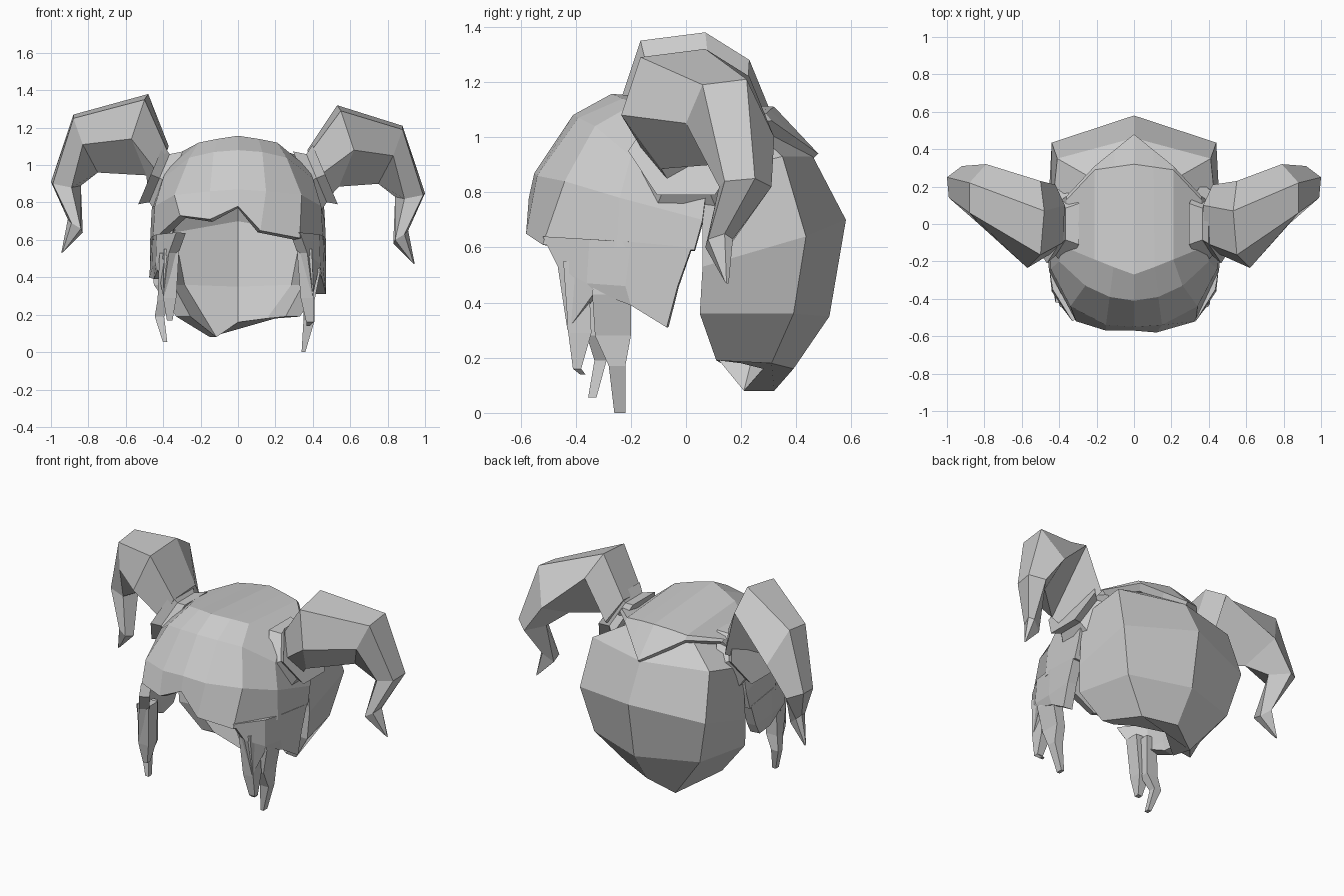
import bpy, bmesh, math
from mathutils import Vector

CENTRE = Vector((0, 0, 0.62))


def make(name, verts, faces, thickness=0, closed=False):
    me = bpy.data.meshes.new(name)
    me.from_pydata([tuple(v) for v in verts], [], faces)
    bm = bmesh.new()
    bm.from_mesh(me)
    if closed:
        bmesh.ops.recalc_face_normals(bm, faces=bm.faces)
    else:
        # open shells: make all faces point away from the head centre
        bm.normal_update()
        s = sum(f.normal.dot(f.calc_center_median() - CENTRE) * f.calc_area() for f in bm.faces)
        if s < 0:
            bmesh.ops.reverse_faces(bm, faces=bm.faces)
    bm.to_mesh(me)
    bm.free()
    ob = bpy.data.objects.new(name, me)
    bpy.context.collection.objects.link(ob)
    if thickness:
        m = ob.modifiers.new("thickness", 'SOLIDIFY')
        m.thickness = thickness
        m.offset = -1
    return ob


def grid(name, rows, thickness):
    n = len(rows[0])
    faces = [(r * n + c, r * n + c + 1, (r + 1) * n + c + 1, (r + 1) * n + c)
             for r in range(len(rows) - 1) for c in range(n - 1)]
    return make(name, [v for r in rows for v in r], faces, thickness)


def mirrored(half):
    return [(-x, y, z) for x, y, z in reversed(half[1:])] + list(half)


def tube(name, rings):
    n = len(rings[0])
    faces = [(i * n + j, i * n + (j + 1) % n, (i + 1) * n + (j + 1) % n, (i + 1) * n + j)
             for i in range(len(rings) - 1) for j in range(n)]
    last = (len(rings) - 1) * n
    faces += [tuple(range(n)), tuple(range(last, last + n))]
    return make(name, [v for r in rings for v in r], faces, closed=True)


# Front cap with pointed rear flap and uneven fringe (half rows, centre outwards)
cap = [mirrored(r) for r in (
    [(0, .48, .94), (.105, .395, 1.0), (.21, .31, 1.06), (.36, .15, 1.03), (.44, .09, .92)],
    [(0, .32, 1.11), (.105, .305, 1.10), (.21, .29, 1.085), (.36, .13, 1.04), (.44, .08, .90)],
    [(0, -.27, 1.157), (.11, -.23, 1.14), (.21, -.19, 1.12), (.38, -.12, .98), (.45, .07, .84)],
    [(0, -.41, 1.08), (.13, -.39, 1.07), (.26, -.33, 1.04), (.40, -.20, .93), (.46, .07, .78)],
    [(0, -.55, .87), (.15, -.54, .86), (.34, -.44, .84), (.445, -.24, .78), (.465, .06, .70)],
    [(0, -.57, .78), (.12, -.58, .65), (.33, -.52, .61), (.455, -.25, .60), (.47, .03, .59)],
)]
cap[5][3] = (-.15, -.57, .71)
cap[5][2] = (-.31, -.52, .73)
grid("front_cap", cap, .05)

# Rounded back of the hair, hollow in front, with one low point left of centre
back = [mirrored(r) for r in (
    [(0, .25, 1.08), (.20, .23, 1.04), (.36, .08, .98)],
    [(0, .46, .93), (.41, .35, .93), (.44, .06, .86)],
    [(0, .58, .70), (.44, .435, .64), (.46, .06, .53)],
    [(0, .52, .35), (.37, .39, .36), (.45, .05, .36)],
    [(0, .39, .16), (.20, .31, .18), (.33, .11, .19)],
)]
back[4][1] = (-.15, .32, .08)
rings = []
for row in back:
    inner = [(x * .77, y + (.01 if i in (0, 4) else -.11), z) for i, (x, y, z) in enumerate(row)]
    rings.append(row + inner[::-1])
tube("back_hair", rings)

# Side curtains hanging in front of the ears
curtain = [
    [(.33, -.52, .64), (.435, -.35, .63), (.46, -.20, .62), (.47, .02, .60)],
    [(.37, -.465, .53), (.44, -.36, .47), (.455, -.22, .46), (.47, -.03, .46)],
    [(.40, -.43, .30), (.43, -.33, .44), (.45, -.20, .39), (.47, -.07, .31)],
]
for name, s in (("right_curtain", 1), ("left_curtain", -1)):
    rows = [[(s * x, y, z) for x, y, z in r] for r in curtain]
    if s < 0:
        rows[2][3] = (-.475, -.06, .40)
    grid(name, rows, .06)


# Tapering locks: (x, y, z, half width x, half width y)
def lock(name, path):
    tube(name, [[(x - a, y - b, z), (x + a, y - b, z), (x + a, y + b, z), (x - a, y + b, z)]
                for x, y, z, a, b in path])


lock("right_front_lock", [(.355, -.40, .55, .04, .045), (.37, -.385, .29, .035, .042),
                          (.385, -.395, .16, .02, .015), (.375, -.375, .14, .01, .01)])
lock("right_long_lock", [(.41, -.27, .52, .02, .06), (.405, -.27, .43, .035, .07),
                         (.38, -.265, .28, .03, .065),
                         (.38, -.25, .17, .03, .03), (.35, -.24, 0, .01, .02)])
lock("left_front_lock", [(-.385, -.36, .53, .035, .06), (-.39, -.33, .28, .04, .03),
                         (-.42, -.31, .19, .025, .022), (-.39, -.34, .055, .012, .015)])
lock("left_short_lock", [(-.355, -.40, .55, .04, .045), (-.365, -.385, .29, .035, .042),
                         (-.365, -.395, .17, .015, .015)])

# Twin tails bending out, back and down; left one sits a little higher
tail = [
    [(.43, -.15, .94), (.38, -.10, 1.06), (.37, .10, 1.08), (.42, .21, .97), (.48, -.05, .82)],
    [(.62, -.235, 1.08), (.55, -.165, 1.29), (.53, .07, 1.32), (.55, .23, 1.22), (.54, -.09, .885)],
    [(.83, .00, 1.05), (.88, .06, 1.19), (.88, .22, 1.21), (.79, .32, 1.00), (.75, .10, .90)],
    [(.89, .12, .82), (.99, .14, .84), (1.0, .25, .85), (.92, .31, .82), (.84, .20, .83)],
    [(.84, .07, .60), (.89, .08, .63), (.91, .14, .65), (.89, .17, .63), (.83, .14, .58)],
    [(.935, .145, .475), (.94, .143, .472), (.945, .147, .47), (.943, .155, .47), (.935, .155, .475)],
]
# Flared hair ties: six-sided, waisted, tilted outwards
axis = Vector((.92, 0, .39))
u, w = Vector((0, 1, 0)), Vector((-.39, 0, .92))
tie = [[Vector((.42, .0, .93)) + axis * t + (u * math.cos(a) + w * math.sin(a) * .95) * r
        for a in [math.radians(60 * i) for i in range(6)]]
       for t, r in ((-.06, .22), (.0, .17), (.05, .21))]
for side, s, dz in (("right", 1, 0), ("left", -1, .06)):
    shift = 0 if s > 0 else .05  # left tail leans in at its crown
    tube(side + "_tail", [[(s * (x - (shift if i == 1 else 0)), y, z + (dz if i else dz / 3))
                           for x, y, z in r] for i, r in enumerate(tail)])
    tube(side + "_tie", [[(s * v.x, v.y, v.z) for v in r] for r in tie])
